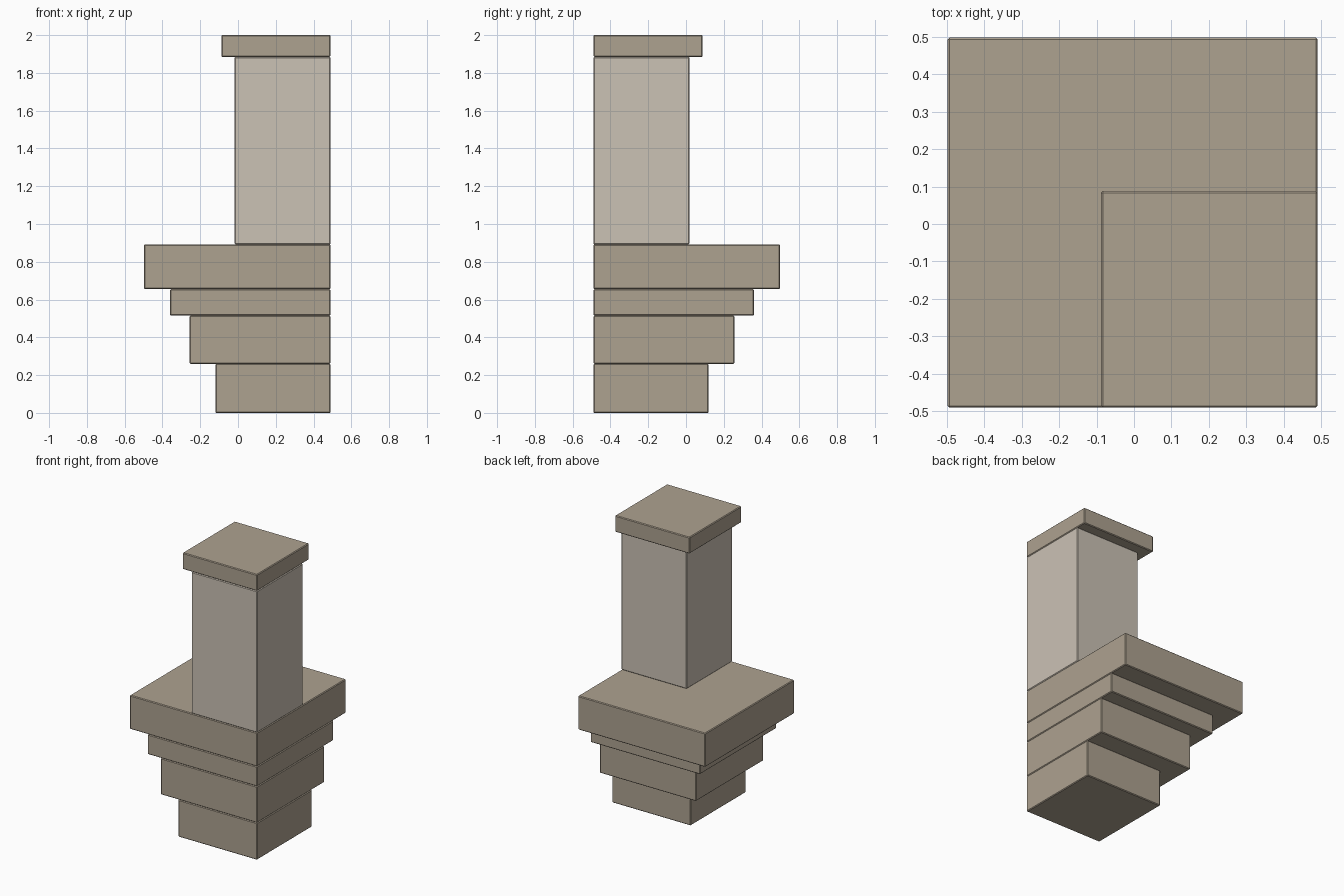
import bpy
import bmesh
from mathutils import Vector

if "Cube" in bpy.data.objects:
    bpy.data.objects.remove(bpy.data.objects["Cube"])


def material(name, color):
    m = bpy.data.materials.new(name)
    m.diffuse_color = (*color, 1)
    m.use_nodes = True
    m.node_tree.nodes["Principled BSDF"].inputs["Base Color"].default_value = m.diffuse_color
    return m


stone = material("tan_stone", (0.42, 0.36, 0.28))
plaster = material("pale_plaster", (0.60, 0.54, 0.46))

CORNER = 0.49  # every block is flush with the +x / -y corner


def block(name, reach, z0, z1, mat):
    """Box from the flush corner out to -reach in x and +reach in y, with softened edges."""
    lo = Vector((-reach, -CORNER, z0))
    size = Vector((CORNER + reach, CORNER + reach, z1 - z0))
    bm = bmesh.new()
    bmesh.ops.create_cube(bm, size=1)
    for v in bm.verts:
        v.co = Vector(lo[i] + (v.co[i] + 0.5) * size[i] for i in range(3))
    bmesh.ops.bevel(bm, geom=bm.edges[:], offset=0.005, segments=1,
                    affect='EDGES')
    mesh = bpy.data.meshes.new(name)
    bm.to_mesh(mesh)
    bm.free()
    mesh.materials.append(mat)
    obj = bpy.data.objects.new(name, mesh)
    bpy.context.collection.objects.link(obj)
    return obj


# Corbelled tiers widening upward, then the shaft and its cap
block("bottom_corbel", 0.12, 0.0, 0.26, stone)
block("lower_corbel", 0.257, 0.26, 0.515, stone)
block("thin_corbel", 0.36, 0.515, 0.655, stone)
block("ledge", 0.497, 0.655, 0.892, stone)
block("shaft", 0.018, 0.892, 1.885, plaster)
block("cap", 0.088, 1.885, 2.0, stone)
